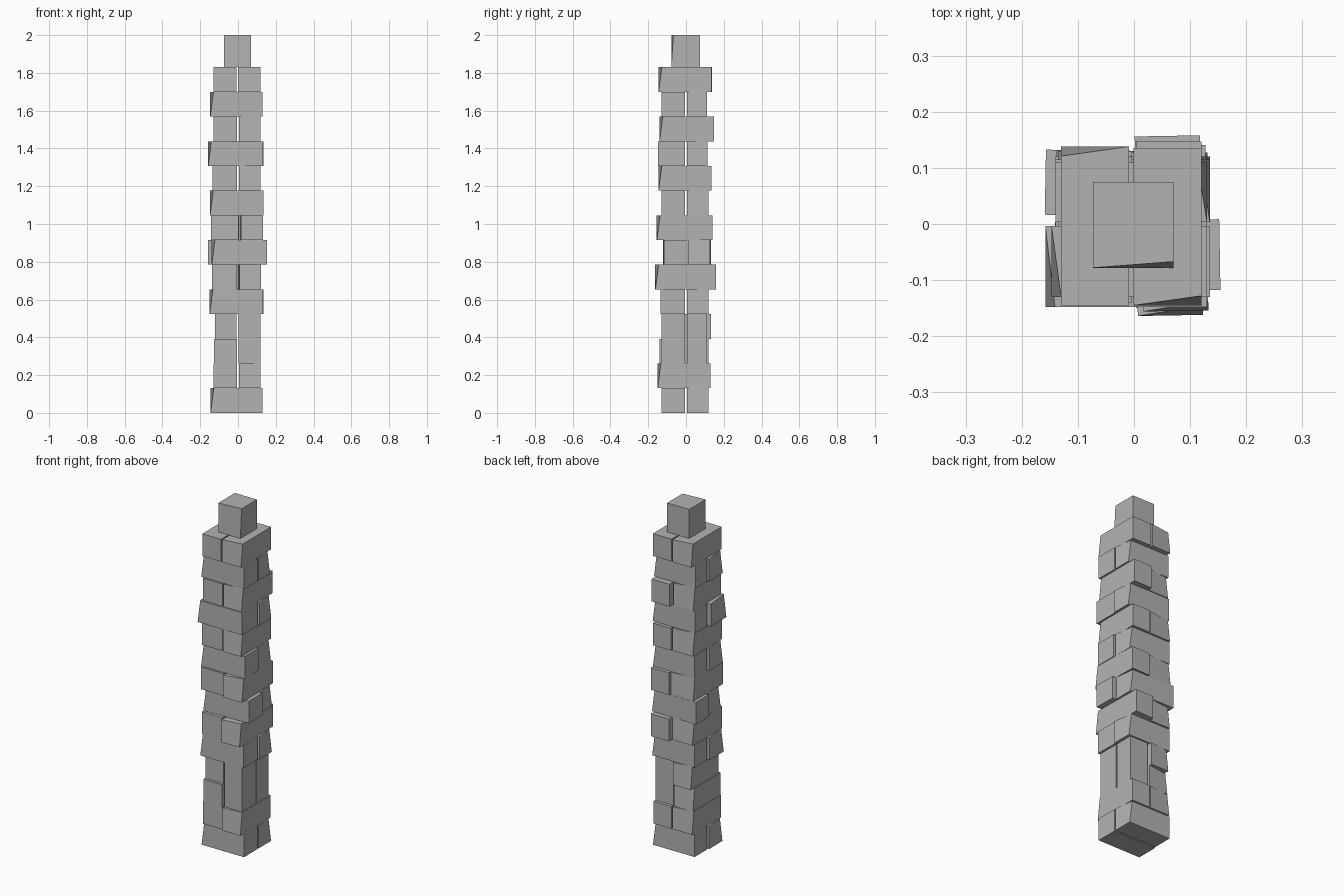
import bpy
import bmesh
from math import radians
from mathutils import Vector

if "Cube" in bpy.data.objects:
    bpy.data.objects.remove(bpy.data.objects["Cube"], do_unlink=True)

# One flat stone colour
stone = bpy.data.materials.new("grey stone")
stone.use_nodes = True
colour = (0.45, 0.45, 0.45, 1)
stone.diffuse_color = colour
stone.node_tree.nodes["Principled BSDF"].inputs["Base Color"].default_value = colour


def block(name, low, high, corner=None, lean=0.0, along=0, yaw=0.0):
    """Box from low to high; one top corner (signs in x, y) is pulled in along an axis."""
    low, high = Vector(low), Vector(high)
    centre, size = (low + high) / 2, high - low
    bm = bmesh.new()
    bmesh.ops.create_cube(bm, size=1)
    for v in bm.verts:
        hit = corner and v.co.z > 0 and v.co.x * corner[0] > 0 and v.co.y * corner[1] > 0
        v.co = v.co * size
        if hit:
            v.co[along] -= corner[along] * lean
    mesh = bpy.data.meshes.new(name)
    bm.to_mesh(mesh)
    bm.free()
    mesh.materials.append(stone)
    obj = bpy.data.objects.new(name, mesh)
    obj.location = centre
    obj.rotation_euler.z = radians(yaw)
    bpy.context.collection.objects.link(obj)
    return obj


def course(index, axis, first, second, edges, yaw):
    """Two parallel bricks; the first is the front or +x one, the second is its turned twin."""
    low_edge, middle, high_edge = edges
    z0, z1 = index * STEP, (index + 1) * STEP
    gap = 0.004
    across_low, across_high = (low_edge, middle - gap), (middle + gap, high_edge)
    for number, span in enumerate((first, second)):
        turn = -1 if number else 1
        if axis == "x":
            across = across_high if number else across_low
            low, high = (span[0], across[0], z0), (span[1], across[1], z1)
            corner, along = (-turn, -turn), 0
        else:
            across = across_low if number else across_high
            low, high = (across[0], span[0], z0), (across[1], span[1], z1)
            corner, along = (turn, -turn), 1
        block(f"brick_{index}_{number}", low, high, corner, 0.017, along, yaw * turn)


STEP = 1.83 / 14

# Courses: index, long axis, span of each brick, cross edges, slight turn
courses = [
    (0, "x", (-.145, .13), (-.14, .13), (-.13, 0, .12), 0),
    (1, "y", (-.15, .13), (-.14, .13), (-.13, 0, .12), 0),
    (4, "x", (-.15, .13), (-.14, .135), (-.135, 0, .12), 0),
    (5, "y", (-.163, .157), (-.14, .13), (-.135, 0, .12), 1),
    (6, "x", (-.14, .153), (-.158, .13), (-.12, .01, .13), 1),
    (7, "y", (-.155, .14), (-.14, .13), (-.14, .01, .13), 1),
    (8, "x", (-.148, .135), (-.14, .13), (-.13, 0, .12), 0),
    (9, "y", (-.145, .135), (-.14, .13), (-.135, 0, .12), 0),
    (10, "x", (-.158, .13), (-.14, .135), (-.148, 0, .115), 0),
    (11, "y", (-.14, .147), (-.14, .12), (-.13, 0, .12), 0),
    (12, "x", (-.147, .13), (-.14, .13), (-.13, 0, .11), 0),
    (13, "y", (-.145, .135), (-.145, .138), (-.13, -.005, .12), 0),
]
for row in courses:
    course(*row)

# Two upright pillars on the +x side, beside two stacked bricks
z_low, z_mid, z_high = 2 * STEP, 3 * STEP, 4 * STEP
block("front_pillar", (.003, -.13, z_low), (.118, -.004, z_high))
block("back_pillar", (.003, .004, z_low), (.118, .112, z_high))
block("lower_side_brick", (-.127, -.14, z_low), (-.006, .118, z_mid), (-1, 1), .017, 1)
block("upper_side_brick", (-.122, -.125, z_mid), (-.008, .132, z_high), (-1, 1), .017, 1)

# Small capstone
block("capstone", (-.073, -.078, 14 * STEP), (.07, .075, 2), (1, -1), .011, 1)
